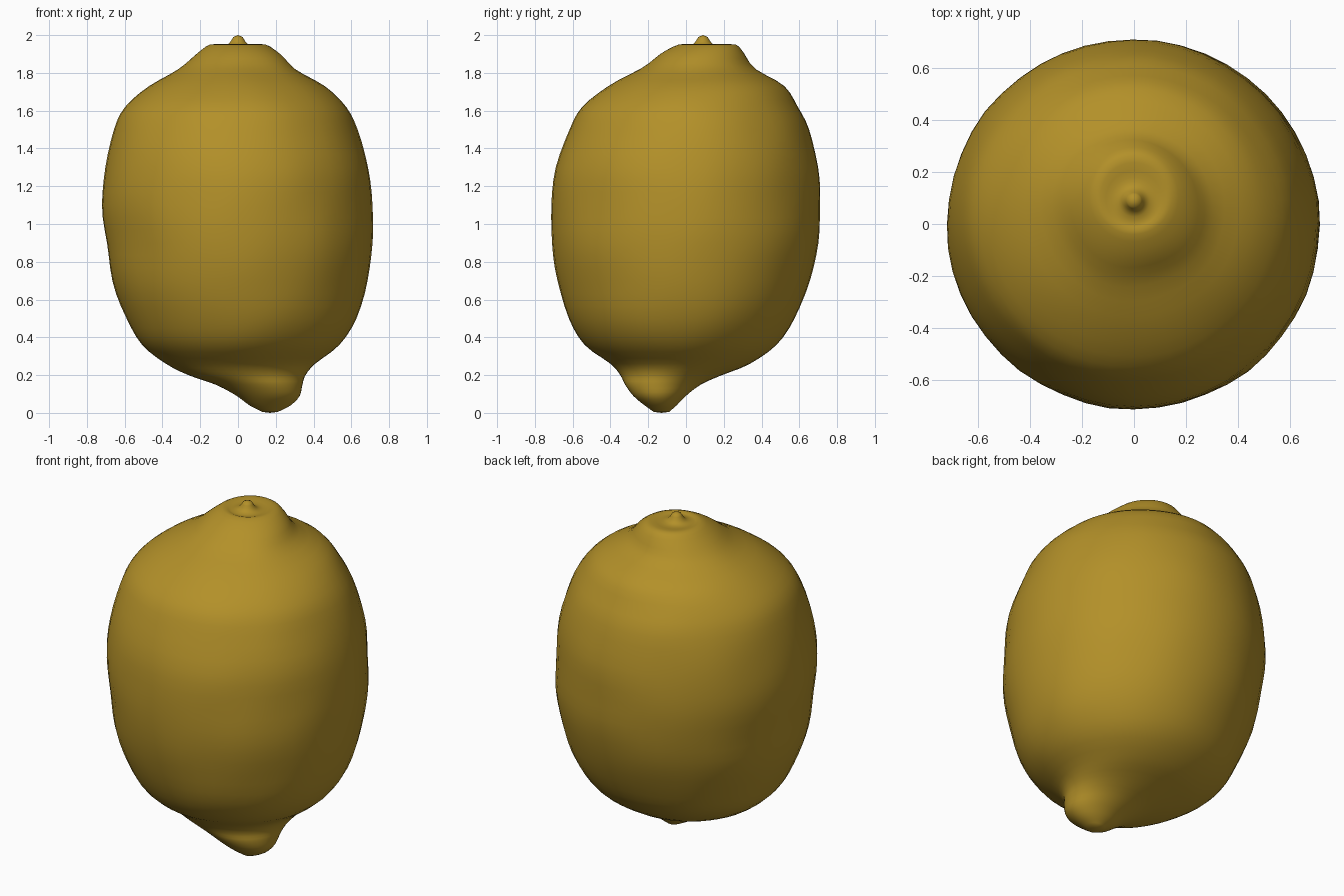
import bpy, bmesh, math
from mathutils import Vector, noise

if "Cube" in bpy.data.objects:
    bpy.data.objects.remove(bpy.data.objects["Cube"])

SEGMENTS = 48
STEPS = 3

# Body cross-sections: height, x min, x max, y min, y max
RINGS = [
    (0.005, 0.13, 0.21, -0.17, -0.09),
    (0.04, 0.06, 0.28, -0.22, -0.05),
    (0.09, -0.01, 0.33, -0.28, 0.00),
    (0.15, -0.12, 0.345, -0.325, 0.08),
    (0.20, -0.26, 0.36, -0.35, 0.19),
    (0.26, -0.38, 0.41, -0.40, 0.34),
    (0.36, -0.51, 0.54, -0.535, 0.48),
    (0.50, -0.59, 0.63, -0.62, 0.575),
    (0.70, -0.665, 0.685, -0.68, 0.655),
    (0.90, -0.695, 0.715, -0.71, 0.70),
    (1.10, -0.72, 0.71, -0.71, 0.71),
    (1.30, -0.70, 0.69, -0.69, 0.70),
    (1.50, -0.655, 0.63, -0.62, 0.65),
    (1.62, -0.595, 0.57, -0.55, 0.59),
    (1.73, -0.47, 0.46, -0.41, 0.52),
    (1.82, -0.31, 0.30, -0.25, 0.38),
    (1.90, -0.22, 0.225, -0.14, 0.315),
    (1.95, -0.15, 0.15, -0.04, 0.265),
    (1.945, -0.09, 0.09, 0.00, 0.18),
    (1.955, -0.05, 0.05, 0.04, 0.14),
    (1.99, -0.025, 0.025, 0.065, 0.115),
]


def spline(a, b, c, d, t):
    """Catmull-Rom blend of four rings."""
    return [0.5 * (2 * q + (r - p) * t + (2 * p - 5 * q + 4 * r - s) * t * t
                   + (3 * q - p - 3 * r + s) * t ** 3)
            for p, q, r, s in zip(a, b, c, d)]


def refine(rings):
    out = []
    last = len(rings) - 1
    for i in range(last):
        four = [rings[max(0, min(last, i + k))] for k in (-1, 0, 1, 2)]
        out += [spline(*four, s / STEPS) for s in range(STEPS)]
    return out + [list(rings[-1])]


# Lemon body with off-centre bottom nipple, stem collar and stem nub
bm = bmesh.new()
loops = []
for z, x0, x1, y0, y1 in refine(RINGS):
    cx, cy, rx, ry = (x0 + x1) / 2, (y0 + y1) / 2, (x1 - x0) / 2, (y1 - y0) / 2
    loop = []
    for k in range(SEGMENTS):
        a = 2 * math.pi * k / SEGMENTS
        p = Vector((cx + rx * math.cos(a), cy + ry * math.sin(a), z))
        # Gentle peel unevenness, stronger round the stem collar
        collar = math.exp(-((z - 1.84) / 0.06) ** 2)
        wobble = (0.006 + 0.014 * collar) * noise.noise(p * 4.0) * min(1, rx / 0.2)
        p += Vector((math.cos(a), math.sin(a), 0)) * wobble
        loop.append(bm.verts.new(p))
    loops.append(loop)

for low, high in zip(loops, loops[1:]):
    for k in range(SEGMENTS):
        n = (k + 1) % SEGMENTS
        bm.faces.new((low[k], low[n], high[n], high[k]))

# Closed tips
bottom = bm.verts.new((0.17, -0.13, 0.0))
top = bm.verts.new((0.0, 0.09, 2.0))
for k in range(SEGMENTS):
    n = (k + 1) % SEGMENTS
    bm.faces.new((bottom, loops[0][n], loops[0][k]))
    bm.faces.new((top, loops[-1][k], loops[-1][n]))
bmesh.ops.recalc_face_normals(bm, faces=bm.faces)
for f in bm.faces:
    f.smooth = True

mesh = bpy.data.meshes.new("lemon")
bm.to_mesh(mesh)
bm.free()
lemon = bpy.data.objects.new("lemon", mesh)
bpy.context.collection.objects.link(lemon)

peel = bpy.data.materials.new("lemon yellow peel")
peel.diffuse_color = (0.45, 0.28, 0.022, 1)
peel.use_nodes = True
peel.node_tree.nodes["Principled BSDF"].inputs["Base Color"].default_value = peel.diffuse_color
mesh.materials.append(peel)
